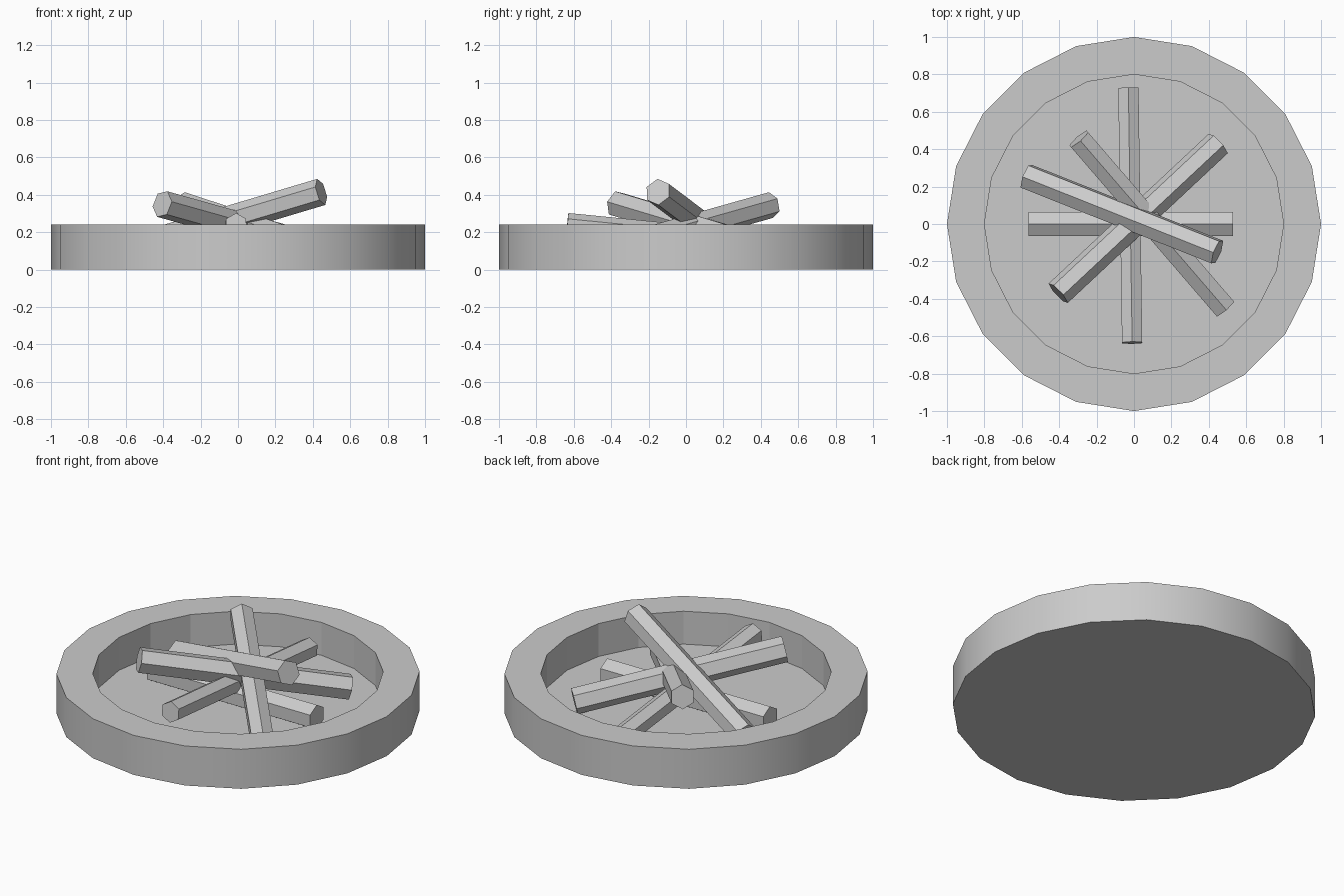
import bpy, bmesh, math
from mathutils import Vector, Matrix

if "Cube" in bpy.data.objects:
    bpy.data.objects.remove(bpy.data.objects["Cube"])

def make_object(name, bm):
    bmesh.ops.recalc_face_normals(bm, faces=bm.faces)
    me = bpy.data.meshes.new(name)
    bm.to_mesh(me)
    bm.free()
    ob = bpy.data.objects.new(name, me)
    bpy.context.collection.objects.link(ob)
    return ob

# Round fire bowl: 20-sided lathe of outer wall, rim, inner wall, floor
SIDES, FLOOR = 20, 0.04
bm = bmesh.new()
rings = []
for r, z in [(1, 0), (1, 0.24), (0.8, 0.24), (0.8, FLOOR)]:
    rings.append([bm.verts.new((r * math.cos(2 * math.pi * i / SIDES),
                                r * math.sin(2 * math.pi * i / SIDES), z))
                  for i in range(SIDES)])
for k in range(3):
    for i in range(SIDES):
        j = (i + 1) % SIDES
        f = bm.faces.new((rings[k][i], rings[k][j], rings[k + 1][j], rings[k + 1][i]))
        f.smooth = k == 0
bm.faces.new(rings[0])
bm.faces.new(rings[3])
# keep the rims of the smooth outer wall crisp
for e in bm.edges:
    if len(e.link_faces) == 2 and e.calc_face_angle() > math.radians(40):
        e.smooth = False
make_object("fire_bowl", bm)

# Hexagonal log between two end centres, one corner up, rolled about its axis
def log(name, a, b, radius, roll=0):
    a, b = Vector(a), Vector(b)
    d = (b - a).normalized()
    side = d.cross(Vector((0, 0, 1))).normalized()
    up = side.cross(d)
    bm = bmesh.new()
    ends = []
    for p in (a, b):
        ring = []
        for i in range(6):
            t = math.radians(60 * i + roll)
            ring.append(bm.verts.new(p + radius * (up * math.cos(t) + side * math.sin(t))))
        ends.append(ring)
        bm.faces.new(ring)
    for i in range(6):
        j = (i + 1) % 6
        bm.faces.new((ends[0][i], ends[0][j], ends[1][j], ends[1][i]))
    make_object(name, bm)

# Stacked logs
log("log_flat", (-0.565, 0, 0.11), (0.53, 0, 0.11), 0.075)
log("log_lengthwise", (-0.03, 0.725, 0.105), (-0.01, -0.635, 0.24), 0.0625)
log("log_back_left", (-0.295, 0.455, 0.345), (0.485, -0.45, 0.09), 0.07)
log("log_front_left", (-0.405, -0.37, 0.35), (0.45, 0.43, 0.11), 0.074, 20)
log("log_top", (-0.575, 0.255, 0.11), (0.445, -0.15, 0.415), 0.073, 8)
